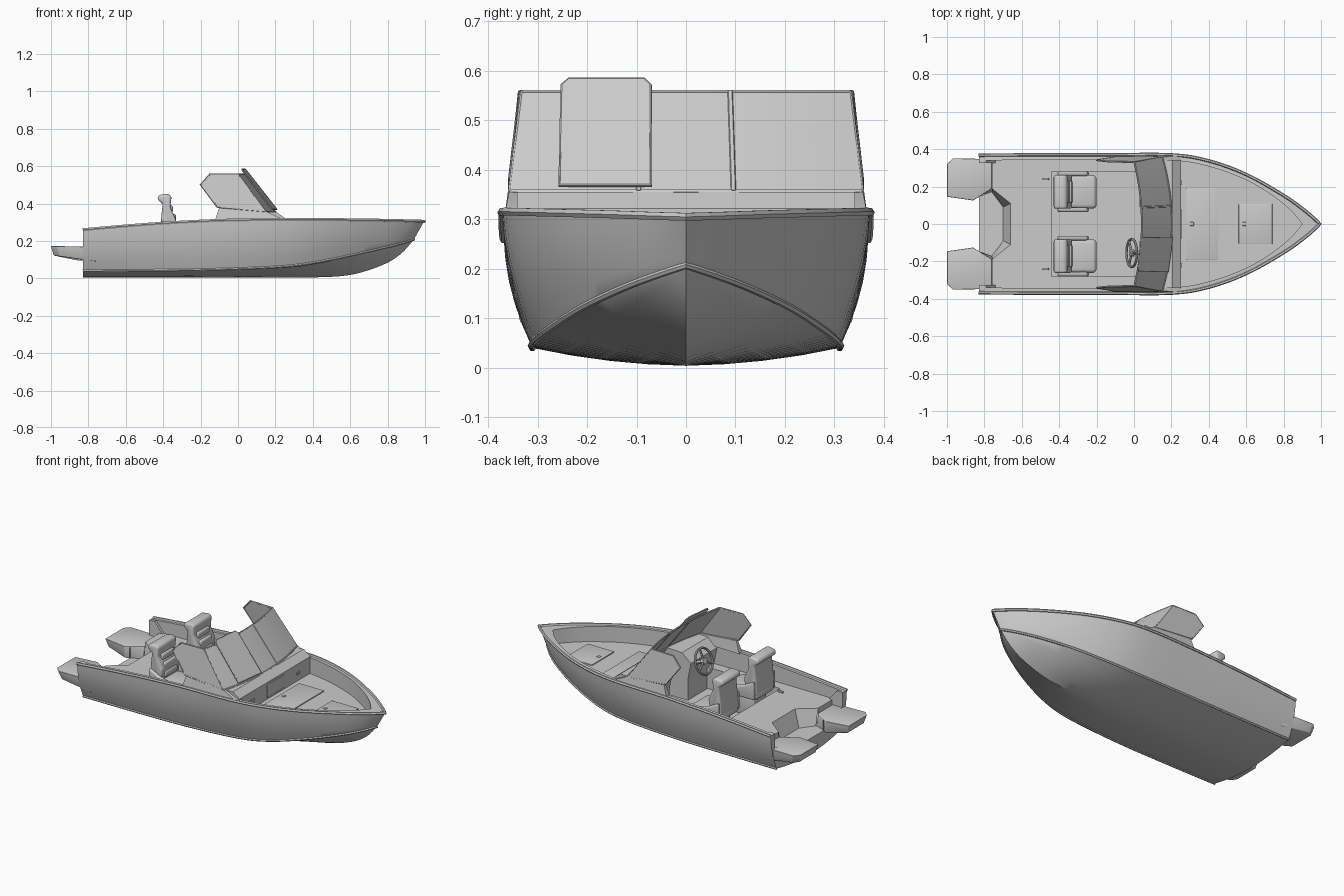
import bpy, bmesh, math
from mathutils import Vector

if "Cube" in bpy.data.objects:
    bpy.data.objects.remove(bpy.data.objects["Cube"])

def finish(ob, mirror=False, bevel=0, solid=0, smooth=30):
    """Apply modifiers and shade."""
    if mirror:
        m = ob.modifiers.new("mirror", 'MIRROR')
        m.use_axis = (False, True, False)
        m.merge_threshold = 0.0005
    if solid:
        m = ob.modifiers.new("solid", 'SOLIDIFY')
        m.thickness, m.offset = solid, 0
    if bevel:
        m = ob.modifiers.new("bevel", 'BEVEL')
        m.width, m.segments = bevel, 3
    bpy.ops.object.select_all(action='DESELECT')
    ob.select_set(True)
    bpy.context.view_layer.objects.active = ob
    bpy.ops.object.convert(target='MESH')
    bpy.ops.object.shade_smooth_by_angle(angle=math.radians(smooth))
    return ob

def mesh(name, faces, up=False, **kw):
    """Object from a list of faces, each a list of points."""
    bm = bmesh.new()
    for f in faces:
        bm.faces.new([bm.verts.new(p) for p in f])
    bmesh.ops.remove_doubles(bm, verts=bm.verts, dist=0.0002)
    bmesh.ops.dissolve_degenerate(bm, edges=bm.edges, dist=0.0002)
    bmesh.ops.recalc_face_normals(bm, faces=bm.faces)
    if up and sum(f.normal.z * f.calc_area() for f in bm.faces) < 0:
        bmesh.ops.reverse_faces(bm, faces=bm.faces)
    me = bpy.data.meshes.new(name)
    bm.to_mesh(me)
    bm.free()
    ob = bpy.data.objects.new(name, me)
    bpy.context.collection.objects.link(ob)
    return finish(ob, **kw)

def strips(rows):
    return [[a[i], a[i + 1], b[i + 1], b[i]]
            for a, b in zip(rows, rows[1:]) for i in range(len(a) - 1)]

def loft(name, a, b, **kw):
    """Solid between two matching polygons."""
    return mesh(name, [a, b] + strips([a + a[:1], b + b[:1]]), **kw)

def prism(name, prof, y0, y1, **kw):
    """xz profile extruded along y."""
    return loft(name, [(x, y0, z) for x, z in prof], [(x, y1, z) for x, z in prof], **kw)

def box(name, x0, x1, y0, y1, z0, z1, **kw):
    return prism(name, [(x0, z0), (x1, z0), (x1, z1), (x0, z1)], y0, y1, **kw)

def tube(name, pts, r, cyclic=False, mirror=False):
    cu = bpy.data.curves.new(name, 'CURVE')
    cu.dimensions, cu.bevel_depth, cu.bevel_resolution = '3D', r, 1
    cu.use_fill_caps = True
    sp = cu.splines.new('POLY')
    sp.points.add(len(pts) - 1)
    for p, q in zip(sp.points, pts):
        p.co = (*q, 1)
    sp.use_cyclic_u = cyclic
    ob = bpy.data.objects.new(name, cu)
    bpy.context.collection.objects.link(ob)
    finish(ob)
    return finish(ob, mirror=True) if mirror else ob

def spline(pts, n=4):
    """Catmull-Rom curve through the points."""
    p = [Vector(q) for q in pts]
    p = [2 * p[0] - p[1]] + p + [2 * p[-1] - p[-2]]
    out = []
    for i in range(1, len(p) - 2):
        a, b, c, d = p[i - 1:i + 3]
        for k in range(n):
            t = k / n
            out.append(0.5 * (2 * b + (c - a) * t + (2 * a - 5 * b + 4 * c - d) * t * t
                              + (3 * b - a - 3 * c + d) * t ** 3))
    return out + [p[-2]]

# Hull lines from stern to bow
sheer = spline([(-.83, .368, .26), (-.5, .37, .288), (-.15, .37, .308), (.2, .37, .315), (.4, .338, .315),
                (.6, .265, .313), (.8, .153, .31), (.92, .067, .307), (.995, 0, .305)])
chine = spline([(-.83, .31, .04), (-.5, .312, .042), (-.15, .312, .047), (.2, .3, .06), (.4, .272, .082),
                (.6, .21, .122), (.77, .13, .16), (.87, .065, .185), (.94, 0, .207)])
keel = spline([(-.83, 0, .004), (-.5, 0, .004), (-.15, 0, .004), (.2, 0, .004), (.4, 0, .005),
               (.6, 0, .018), (.77, 0, .07), (.87, 0, .13), (.94, 0, .206)])
inner = spline([(-.83, .34, .262), (-.5, .342, .29), (-.15, .342, .31), (.2, .34, .317), (.4, .308, .317),
                (.6, .235, .315), (.75, .145, .312), (.84, .07, .309), (.9, 0, .307)])
for line in (sheer, chine, keel, inner):
    line[-1].y = 0
n = len(sheer)

def between(a, b, t, bulge):
    s = 4 * t * (1 - t)
    return [p.lerp(q, t) + Vector(bulge) * s * c.y / .31 for p, q, c in zip(a, b, chine)]

rows = [keel] + [between(keel, chine, t / 4, (0, 0, -.008)) for t in (1, 2, 3)] + [chine]
rows += [between(chine, sheer, t / 5, (0, .013, 0)) for t in (1, 2, 3, 4)] + [sheer]
wall = [Vector((p.x, p.y, .17 + .04 * i / n)) for i, p in enumerate(inner)]
mesh("hull", strips(rows + [inner, wall]), mirror=True)

# Transom with motor notch
cap = [(-.83, 0, .1), (-.83, .14, .1), (-.83, .14, .165), (-.83, .34, .172), (-.83, .34, .262)]
mesh("transom", [cap + [tuple(r[0]) for r in reversed(rows)]], mirror=True)

# Rub rail and spray rail
def both_sides(line):
    return line + [Vector((p.x, -p.y, p.z)) for p in reversed(line[:-1])]
tube("rub_rail", both_sides(sheer), .009)
tube("spray_rail", both_sides(chine), .007)

# Foredeck with hatches
fore = [(p.x, p.y, .22) for p in inner if p.x > .25]
mesh("foredeck", [[(.24, 0, .22), (.24, .338, .22)] + fore], up=True, mirror=True)
for name, x0, x1, w in (("large_hatch", .28, .45, .19), ("bow_hatch", .56, .74, .108)):
    box(name, x0, x1, -w, w, .215, .226, bevel=.003)
    box(name + "_latch", x0 + .02, x0 + .04, -.01, .01, .224, .23, bevel=.002)

# Aft deck, motor well, side shelves and cockpit floor
D, F, W = .2, .07, .1
deck = [(-.44, 0, D), (-.44, .28, D), (-.44, .345, D), (-.76, .345, D), (-.76, .19, D), (-.66, .11, D), (-.66, 0, D)]
mesh("cockpit_liner", [
    deck,
    [(-.76, .345, D), (-.76, .19, D), (-.76, .19, .165), (-.76, .345, .165)],
    [(-.66, .11, D), (-.66, 0, D), (-.7, 0, W), (-.7, .09, W)],
    [(-.76, .19, D), (-.66, .11, D), (-.7, .09, W), (-.76, .17, W)],
    [(-.83, 0, W), (-.83, .17, W), (-.76, .17, W), (-.7, .09, W), (-.7, 0, W)],
    [(-.44, .28, D), (-.44, .345, D), (.25, .338, D), (.25, .28, D)],
    [(-.44, .28, D), (.25, .28, D), (.25, .28, F), (-.44, .28, F)],
    [(-.44, 0, D), (-.44, .28, D), (-.44, .28, F), (-.44, 0, F)],
    [(-.44, 0, F), (-.44, .28, F), (.25, .28, F), (.25, 0, F)]], up=True, mirror=True, smooth=10)

# Swim platforms
loft("swim_platform",
     [(-1, .32, .172), (-.97, .352, .172), (-.76, .348, .17), (-.76, .19, .17), (-.86, .125, .17), (-1, .145, .172)],
     [(-.985, .31, .122), (-.955, .335, .118), (-.76, .335, .09), (-.76, .17, .09), (-.86, .135, .095),
      (-.985, .155, .122)], mirror=True, bevel=.004)
prism("stern_gusset", [(-.83, .16), (-.74, .16), (-.74, .2), (-.79, .262), (-.83, .262)], .326, .345, mirror=True)

# Consoles, bulkhead and windshield coaming
prism("console", [(.25, .2), (.25, .322), (.205, .355), (.09, .35), (.03, .3), (.05, .2)], .09, .342, mirror=True)
box("console_base", .05, .25, .09, .275, F, .2, mirror=True)
prism("bulkhead", [(.25, F), (.25, .322), (.205, .355), (.185, .355), (.22, .31), (.22, F)], -.09, .09)
loft("side_coaming", [(.25, .366, .312), (.15, .357, .358), (-.1, .357, .378), (-.125, .366, .305)],
     [(.25, .335, .312), (.15, .342, .358), (-.1, .342, .378), (-.125, .335, .305)], mirror=True)
box("bulkhead_door", .249, .255, -.08, .08, .23, .31, bevel=.003)
for y in (-.22, .22):
    box("locker_latch", .249, .257, y - .012, y + .012, .26, .275)

# Windshield glass with side wings
def screen(y, t, off=0):
    """Point on the raked screen: y in -1..1, t from base to top."""
    a = Vector((.2 - .05 * y * y, .355 * y, .355))
    b = Vector((.042 - .04 * y * y, .33 * y, .557))
    return a.lerp(b, t) + Vector((off, 0, off * .8))

ys = [i / 10 - 1 for i in range(21)]
top, base = [screen(y, 1) for y in ys], [screen(y, 0) for y in ys]
mesh("windshield", strips([base, top]), solid=.006)
wing = [screen(1, 1), (-.15, .335, .557), (-.2, .341, .5), (-.11, .355, .38), screen(1, 0)]
mesh("side_window", [wing], solid=.005, mirror=True)
tube("side_window_frame", wing, .005, cyclic=True, mirror=True)
tube("windshield_top_frame", top, .005)
tube("windshield_base_frame", base, .006)
tube("windshield_post", [screen(.27, 0), screen(.27, 1)], .007, mirror=True)

# Centre panel folded open over the helm side
flap = [screen(y, t, .012) for y, t in ((-.2, .02), (-.72, .02), (-.76, 1.02), (-.72, 1.08), (-.26, 1.08), (-.22, 1.02))]
mesh("opened_panel", [flap], solid=.006)
tube("opened_panel_frame", flap, .004, cyclic=True)

# Seats
for y in (-.172, .172):
    prism("seat_back", [(-.42, .22), (-.345, .22), (-.33, .31), (-.362, .38), (-.355, .44), (-.375, .453),
                        (-.425, .445), (-.432, .42), (-.403, .40), (-.412, .31)], y - .09, y + .09, bevel=.014)
    for z, x in ((.275, -.338), (.325, -.343), (.372, -.36)):
        box("seat_roll", x - .02, x + .012, y - .06, y + .06, z - .02, z + .02, bevel=.012)
    box("seat_cushion", -.42, -.2, y - .09, y + .09, .19, .245, bevel=.022)
    for s in (-1, 1):
        prism("seat_bolster", [(-.41, .2), (-.24, .2), (-.25, .25), (-.34, .275), (-.41, .31)],
              y + s * .085, y + s * .108, bevel=.009)
    box("seat_pedestal", -.38, -.25, y - .06, y + .06, F, .2, bevel=.006)

# Steering wheel
hub, tilt = Vector((-.012, -.155, .3)), math.radians(-68)
u, v = Vector((math.cos(tilt), 0, -math.sin(tilt))), Vector((0, 1, 0))
axis = u.cross(v)
bpy.ops.mesh.primitive_torus_add(location=hub, rotation=(0, tilt, 0), major_radius=.075, minor_radius=.007,
                                 major_segments=32, minor_segments=8)
bpy.context.object.name = "steering_wheel"
finish(bpy.context.object)
for k in range(3):
    a = math.radians(90 + 120 * k)
    tube("wheel_spoke", [hub, hub + .075 * (u * math.sin(a) + v * math.cos(a))], .006)
tube("wheel_hub", [hub + axis * .01, hub - axis * .01], .02)
tube("steering_column", [hub, hub - axis * .07], .012)

# Aft deck fittings
for y in (-.24, .24):
    box("deck_cleat", -.49, -.455, y - .006, y + .006, D, D + .012, bevel=.003)
